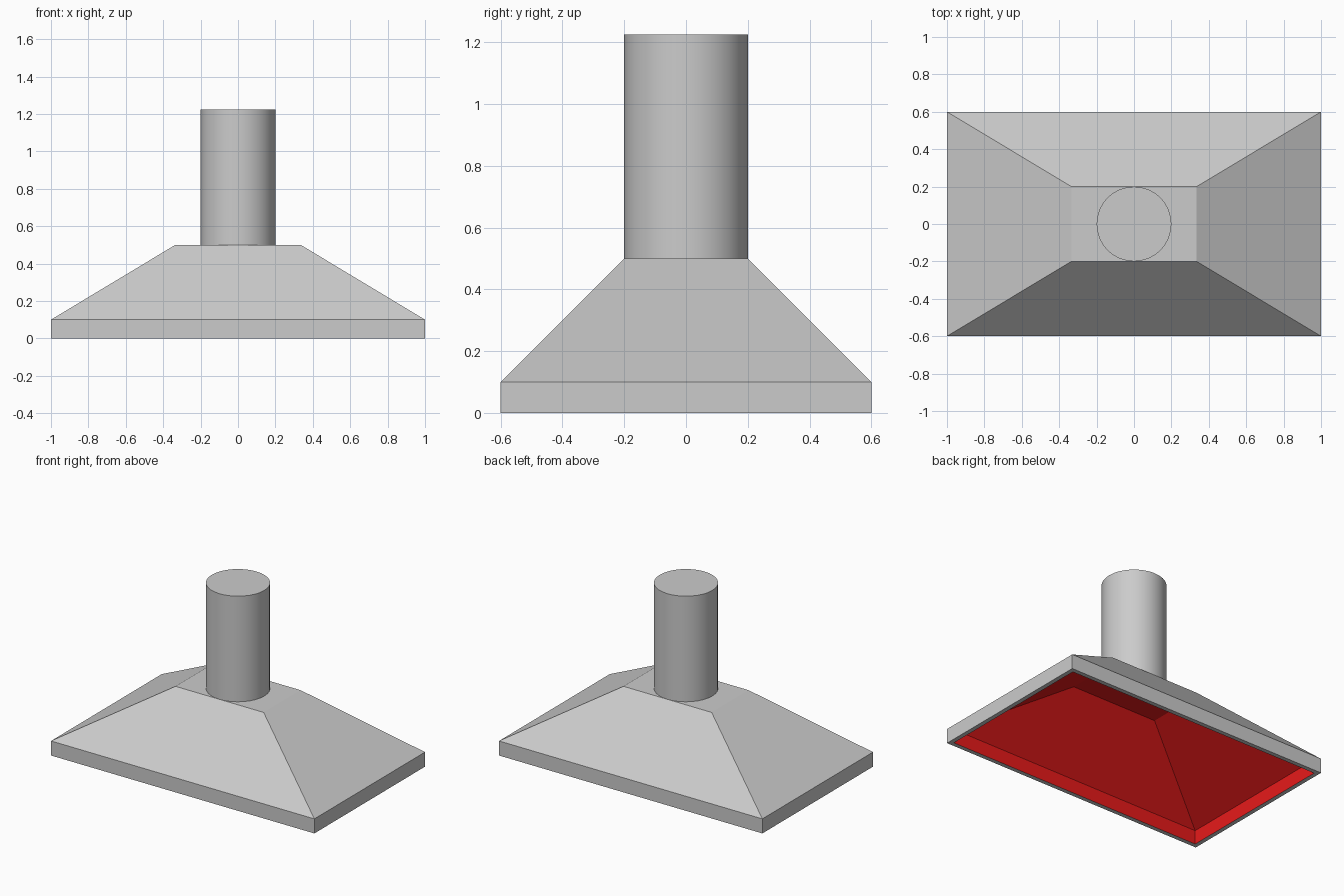
import bpy, bmesh, math

if "Cube" in bpy.data.objects:
    bpy.data.objects.remove(bpy.data.objects["Cube"])

T = 0.03  # shell thickness

red = bpy.data.materials.new("red_lining")
red.diffuse_color = (0.8, 0.01, 0.01, 1)
red.use_nodes = True
red.node_tree.nodes["Principled BSDF"].inputs["Base Color"].default_value = red.diffuse_color
grey = bpy.data.materials.new("grey_metal")
grey.diffuse_color = (0.8, 0.8, 0.8, 1)
grey.use_nodes = True
grey.node_tree.nodes["Principled BSDF"].inputs["Base Color"].default_value = grey.diffuse_color

# Each ring is (half width, half depth, height)
outer = [(1, 0.6, 0), (1, 0.6, 0.1), (0.335, 0.2, 0.5)]
inner = [(1 - T, 0.6 - T, 0), (1 - T, 0.6 - T, 0.095), (0.325, 0.19, 0.5 - T)]


def ring(bm, size):
    w, d, z = size
    return [bm.verts.new((sx * w, sy * d, z))
            for sx, sy in ((-1, -1), (1, -1), (1, 1), (-1, 1))]


def bridge(bm, a, b, mat=0):
    for i in range(4):
        j = (i + 1) % 4
        bm.faces.new((a[i], a[j], b[j], b[i])).material_index = mat


# Hollow hood: outer skin, bottom rim, red inner lining
bm = bmesh.new()
out_rings = [ring(bm, s) for s in outer]
in_rings = [ring(bm, s) for s in inner]
for rings, mat in ((out_rings, 0), (in_rings, 1)):
    for a, b in zip(rings, rings[1:]):
        bridge(bm, a, b, mat)
    bm.faces.new(rings[-1]).material_index = mat
bridge(bm, out_rings[0], in_rings[0])
bmesh.ops.recalc_face_normals(bm, faces=bm.faces)
mesh = bpy.data.meshes.new("hood")
bm.to_mesh(mesh)
bm.free()
mesh.materials.append(grey)
mesh.materials.append(red)
hood = bpy.data.objects.new("hood", mesh)
bpy.context.collection.objects.link(hood)

# Round chimney pipe
z0, z1 = 0.49, 1.225
bpy.ops.mesh.primitive_cylinder_add(vertices=32, radius=0.2, depth=z1 - z0,
                                    location=(0, 0, (z0 + z1) / 2))
pipe = bpy.context.object
pipe.name = "chimney_pipe"
pipe.data.materials.append(grey)
bpy.ops.object.shade_smooth_by_angle(angle=math.radians(30))
